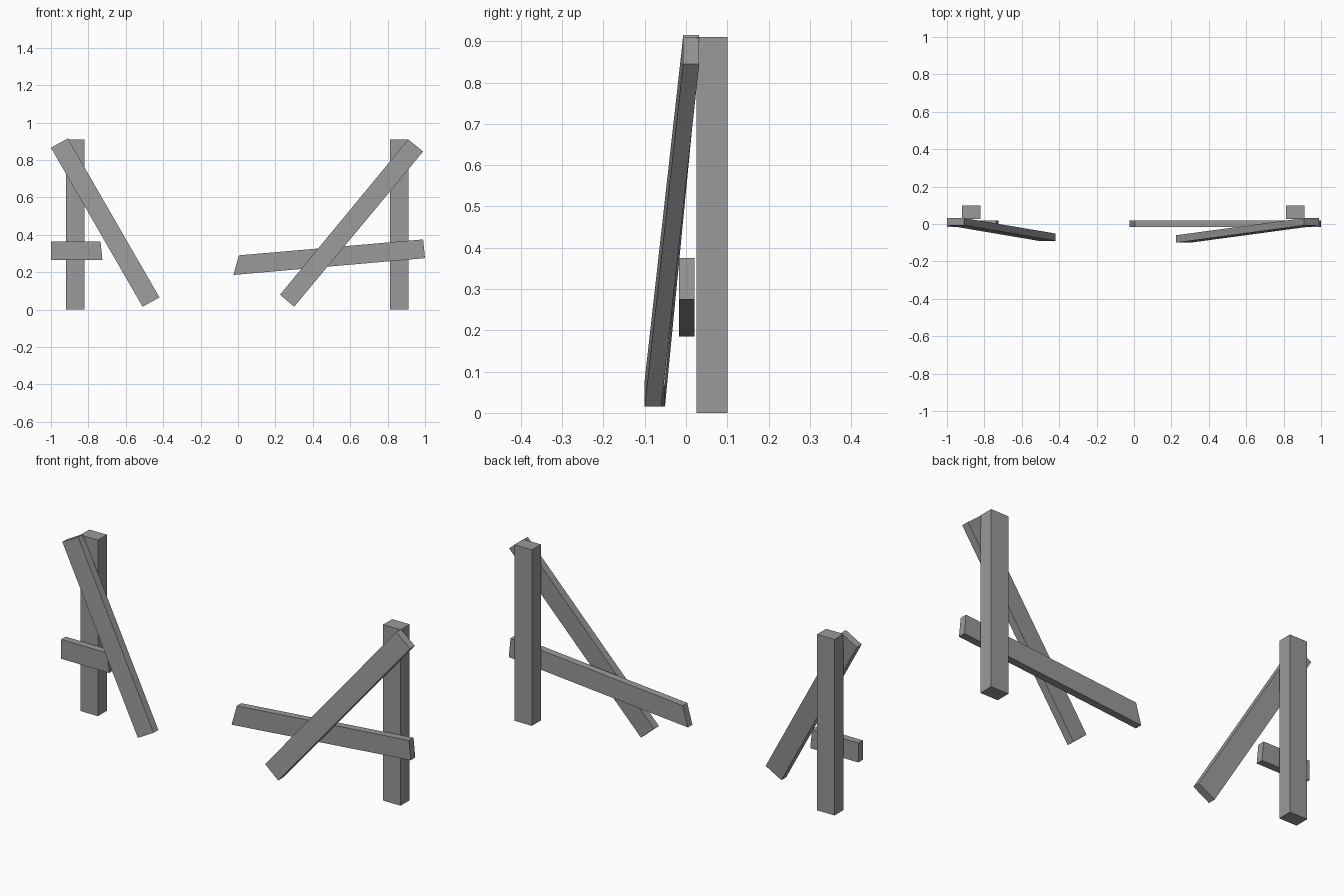
import bpy, bmesh

cube = bpy.data.objects.get("Cube")
if cube:
    bpy.data.objects.remove(cube, do_unlink=True)

grey = bpy.data.materials.new("weathered_grey")
grey.use_nodes = True
COLOUR = (0.32, 0.32, 0.32, 1)
grey.diffuse_color = COLOUR
bsdf = next(n for n in grey.node_tree.nodes if n.type == 'BSDF_PRINCIPLED')
bsdf.inputs["Base Color"].default_value = COLOUR
bsdf.inputs["Roughness"].default_value = 0.9


def board(name, outline, start, end):
    """Four-sided front outline (two start corners, two end corners),
    with (front, back) depth given at each end."""
    bm = bmesh.new()
    depths = (start, start, end, end)
    front, back = [[bm.verts.new((x, d[side], z)) for (x, z), d in zip(outline, depths)]
                   for side in (0, 1)]
    bm.faces.new(front)
    bm.faces.new(back[::-1])
    for i in range(4):
        j = (i + 1) % 4
        bm.faces.new((front[j], front[i], back[i], back[j]))
    bmesh.ops.recalc_face_normals(bm, faces=bm.faces)
    mesh = bpy.data.meshes.new(name)
    bm.to_mesh(mesh)
    bm.free()
    mesh.materials.append(grey)
    obj = bpy.data.objects.new(name, mesh)
    bpy.context.collection.objects.link(obj)


# Upright posts
POST = (0.026, 0.1)
for name, x in (("right_post", -0.87), ("left_post", 0.862)):
    l, r = x - 0.05, x + 0.05
    board(name, [(l, 0), (r, 0), (r, 0.91), (l, 0.91)], POST, POST)

# Broken horizontal rails
RAIL = (-0.017, 0.02)
board("short_rail", [(-1, 0.365), (-1, 0.265), (-0.725, 0.265), (-0.735, 0.365)], RAIL, RAIL)
board("long_rail", [(0.005, 0.29), (-0.025, 0.185), (1, 0.275), (0.99, 0.375)], RAIL, RAIL)

# Leaning diagonal planks
TOP = (-0.007, 0.032)
board("right_brace", [(-0.91, 0.915), (-1, 0.865), (-0.51, 0.015), (-0.42, 0.065)],
      TOP, (-0.09, -0.051))
board("left_brace", [(0.91, 0.91), (0.99, 0.845), (0.3, 0.015), (0.225, 0.08)],
      TOP, (-0.1, -0.06))
